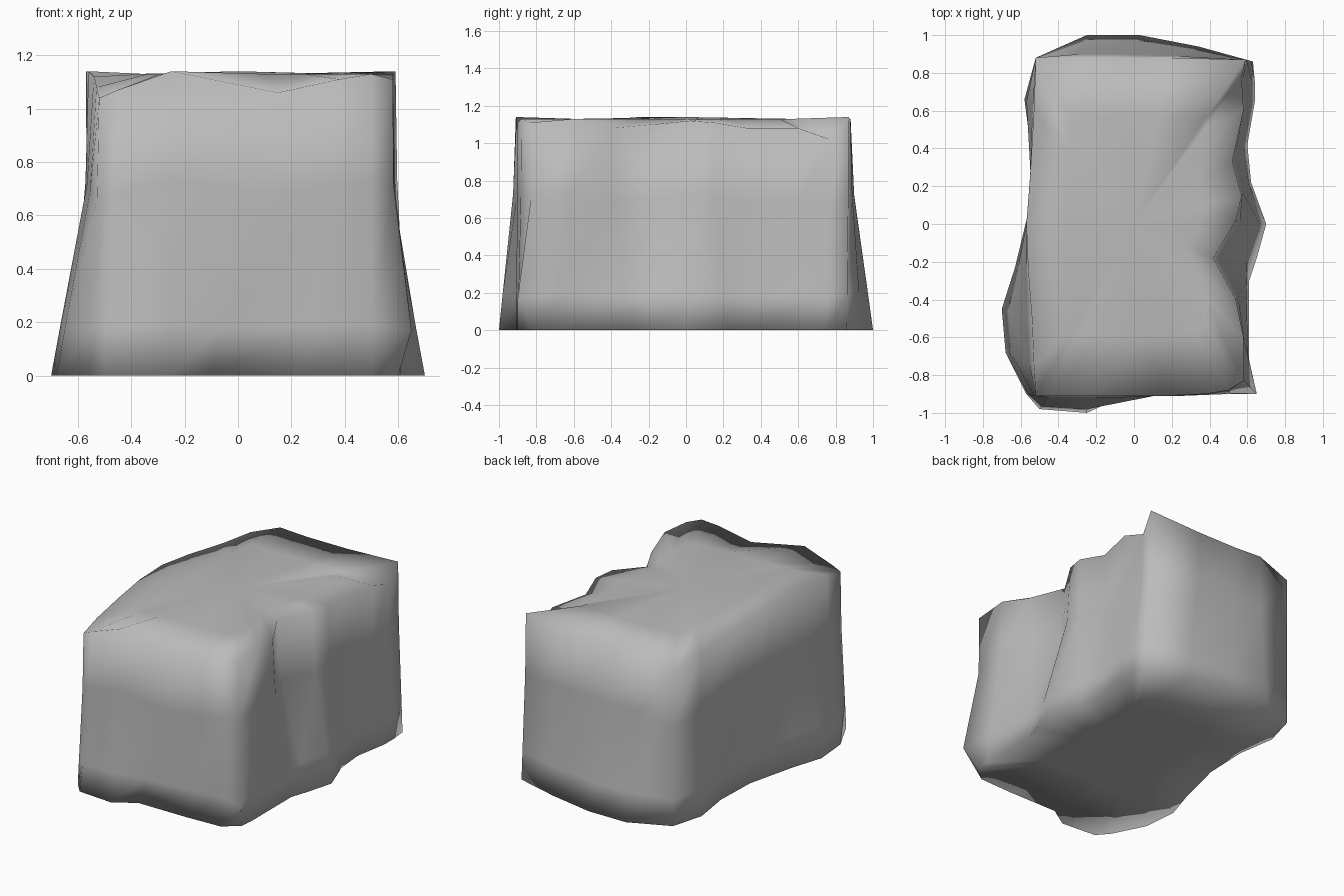
import bpy
import bmesh
from mathutils import Vector

# Remove the default object
default_object = bpy.data.objects.get("Cube")
if default_object:
    bpy.data.objects.remove(default_object, do_unlink=True)

# One plain stone colour
stone_grey = bpy.data.materials.new("stone_grey")
stone_grey.use_nodes = True
stone_colour = (0.5, 0.5, 0.5, 1)
stone_grey.diffuse_color = stone_colour
stone_shader = stone_grey.node_tree.nodes["Principled BSDF"]
stone_shader.inputs["Base Color"].default_value = stone_colour
stone_shader.inputs["Roughness"].default_value = 0.9

# Outline stations around the boulder: foot x, foot y, rim x, rim y, rim height
front_side = [
    (-.57, -.9, -.52, -.91, 1.04),
    (-.5, -.98, -.45, -.91, 1.07),
    (-.25, -1, -.25, -.91, 1.14),
    (-.11, -.91, .15, -.91, 1.06),
    (.25, -.91, .38, -.9, 1.11),
    (.5, -.9, .5, -.88, 1.13),
]
scalloped_side = [
    (.6, -.82, .58, -.83, 1.11),
    (.61, -.72, .58, -.6, 1.13),
    (.61, -.3, .54, -.4, 1.08),
    (.65, -.18, .42, -.18, 1.1),
    (.7, 0, .54, .02, 1.12),
    (.62, .22, .57, .15, 1.11),
    (.6, .42, .52, .33, 1.08),
    (.64, .65, .58, .6, 1.08),
    (.64, .75, .57, .77, 1.02),
]
back_side = [
    (.63, .86, .59, .87, 1.14),
    (.34, .94, .2, .88, 1.12),
    (.03, 1, -.1, .88, 1.12),
    (-.25, 1, -.3, .88, 1.13),
]
straight_side = [
    (-.52, .88, -.52, .88, 1.04),
    (-.58, .66, -.53, .6, 1.07),
    (-.54, .4, -.55, .25, 1.12),
    (-.55, .1, -.57, 0, 1.14),
    (-.63, -.23, -.56, -.25, 1.14),
    (-.7, -.45, -.54, -.5, 1.12),
    (-.68, -.68, -.53, -.75, 1.08),
]
stations = front_side + scalloped_side + back_side + straight_side
feet = [Vector((s[0], s[1], 0)) for s in stations]
rims = [Vector(s[2:]) for s in stations]


def add_ring(mesh, points):
    return [mesh.verts.new(point) for point in points]


def bridge(mesh, lower, upper):
    # Quads between two neighbouring rings
    count = len(lower)
    for i in range(count):
        j = (i + 1) % count
        mesh.faces.new((lower[i], lower[j], upper[j], upper[i]))


def wall(lean, level):
    # A ring part of the way up the wall
    points = [foot.lerp(rim, lean) for foot, rim in zip(feet, rims)]
    for point, rim in zip(points, rims):
        point.z = rim.z * level
    return points


def shrink(points, factor, height):
    return [Vector((p.x * factor, p.y * factor, height)) for p in points]


# Low wall ring, with a knob above the tucked-in front corner
ankle = wall(0.22, 0.17)
ankle[len(front_side)] = Vector((.65, -.9, .17))

# Boulder: underside, flared wall, uneven rim and flat crown
mesh = bmesh.new()
layers = [
    shrink(feet, 0.5, 0),
    feet,
    ankle,
    wall(0.84, 0.64),
    rims,
    shrink(rims, 0.65, 1.13),
]
rings = [add_ring(mesh, layer) for layer in layers]
for lower, upper in zip(rings, rings[1:]):
    bridge(mesh, lower, upper)

# Close the crown and the underside with fans
for ring, height in ((rings[-1], 1.14), (rings[0], 0)):
    centre = mesh.verts.new((0, 0, height))
    for i in range(len(ring)):
        mesh.faces.new((ring[i], ring[(i + 1) % len(ring)], centre))
bmesh.ops.recalc_face_normals(mesh, faces=mesh.faces)
for face in mesh.faces:
    face.smooth = True

boulder_mesh = bpy.data.meshes.new("boulder")
mesh.to_mesh(boulder_mesh)
mesh.free()
boulder_mesh.materials.append(stone_grey)
boulder = bpy.data.objects.new("boulder", boulder_mesh)
bpy.context.collection.objects.link(boulder)
